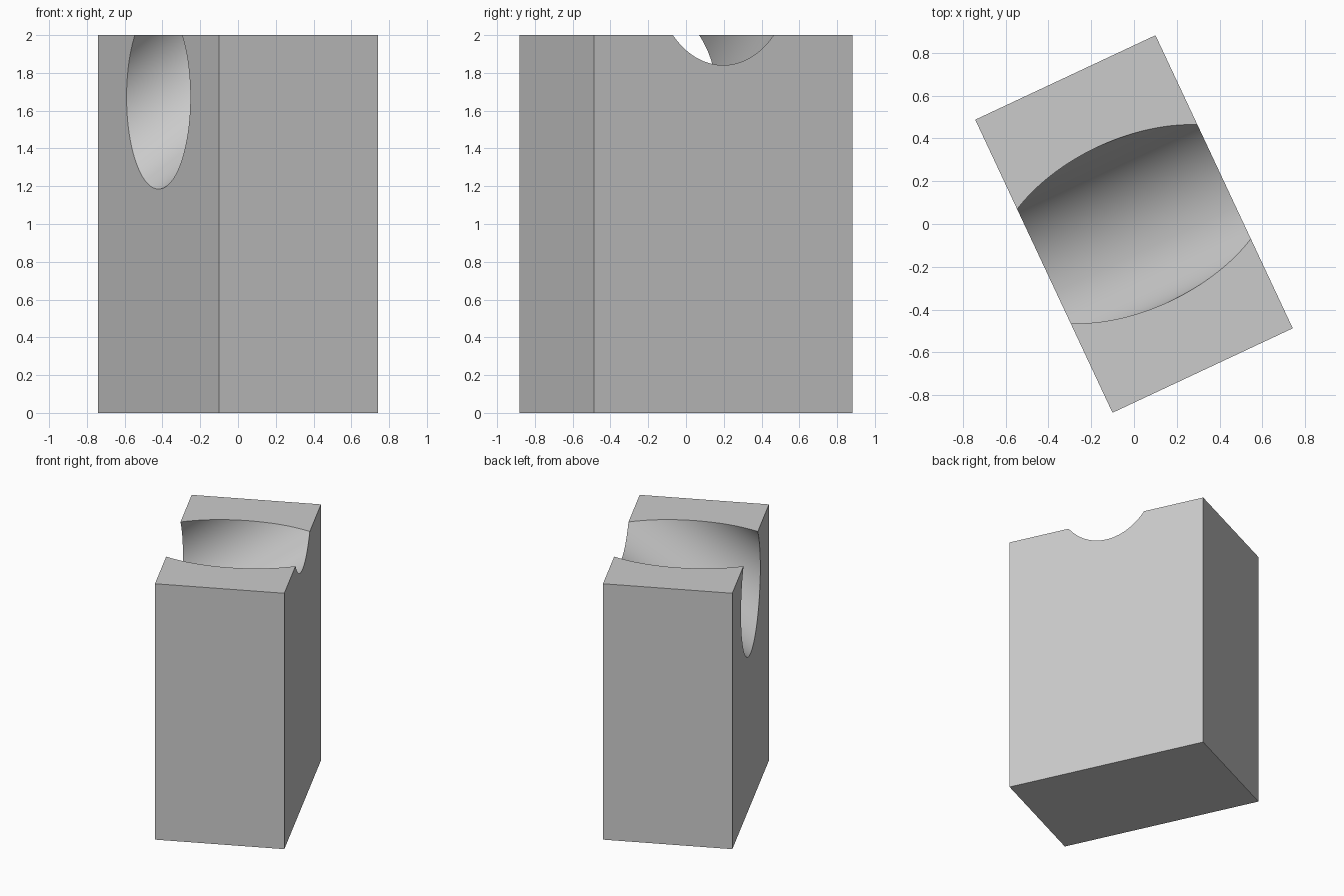
import bpy
from math import radians
from mathutils import Matrix

cube = bpy.data.objects.get("Cube")
if cube:
    bpy.data.objects.remove(cube, do_unlink=True)

# Single plain grey
grey = bpy.data.materials.new("light grey")
grey.use_nodes = True
grey.diffuse_color = (0.6, 0.6, 0.6, 1)
grey.node_tree.nodes["Principled BSDF"].inputs["Base Color"].default_value = (0.6, 0.6, 0.6, 1)

turn = Matrix.Rotation(radians(25.1), 4, "Z")

# Upright block, turned about the vertical
bpy.ops.mesh.primitive_cube_add(size=1)
block = bpy.context.object
block.name = "block"
block.data.transform(turn @ Matrix.Translation((0, 0, 1)) @ Matrix.Diagonal((0.93, 1.512, 2, 1)))
block.data.materials.append(grey)

# Sloping round cutter through the middle of the top
bpy.ops.mesh.primitive_cylinder_add(vertices=128, radius=0.398, depth=4)
cutter = bpy.context.object
cutter.name = "groove_cutter"
cutter.data.transform(turn @ Matrix.Translation((0, 0, 2)) @ Matrix.Rotation(radians(90 - 35.2), 4, "Y"))
cutter.data.materials.append(grey)
cutter.hide_render = True
cutter.hide_viewport = False

# Cut the groove, then drop the cutter
groove = block.modifiers.new("groove", "BOOLEAN")
groove.operation = "DIFFERENCE"
groove.solver = "EXACT"
groove.object = cutter
bpy.ops.object.select_all(action="DESELECT")
block.select_set(True)
bpy.context.view_layer.objects.active = block
bpy.ops.object.modifier_apply(modifier=groove.name)
bpy.data.objects.remove(cutter, do_unlink=True)

# Smooth groove with crisp edges
bpy.ops.object.shade_smooth_by_angle(angle=radians(20))
